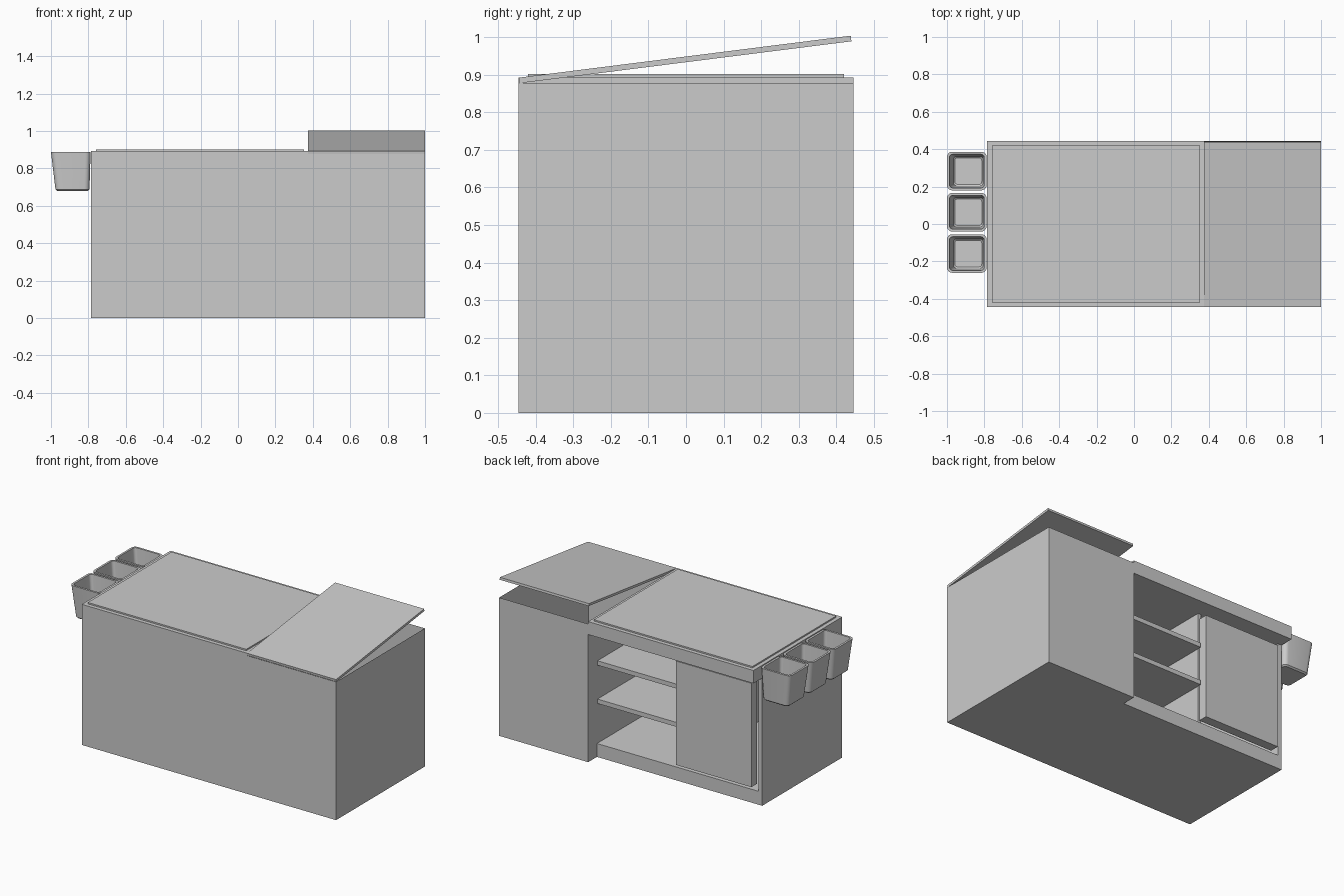
import bpy, bmesh
from math import sin, cos, pi, radians

if "Cube" in bpy.data.objects:
    bpy.data.objects.remove(bpy.data.objects["Cube"])


def box(name, x0, x1, y0, y1, z0, z1):
    bm = bmesh.new()
    bmesh.ops.create_cube(bm, size=1)
    for v in bm.verts:
        v.co = (x0 if v.co.x < 0 else x1, y0 if v.co.y < 0 else y1, z0 if v.co.z < 0 else z1)
    return finish(name, bm)


def finish(name, bm):
    bmesh.ops.recalc_face_normals(bm, faces=bm.faces)
    me = bpy.data.meshes.new(name)
    bm.to_mesh(me)
    bm.free()
    ob = bpy.data.objects.new(name, me)
    bpy.context.collection.objects.link(ob)
    return ob


def rounded_loop(bm, x0, x1, y0, y1, z, r, n=5):
    corners = [(x1 - r, y1 - r), (x0 + r, y1 - r), (x0 + r, y0 + r), (x1 - r, y0 + r)]
    loop = []
    for i, (cx, cy) in enumerate(corners):
        for k in range(n + 1):
            a = (i + k / n) * pi / 2
            loop.append(bm.verts.new((cx + r * cos(a), cy + r * sin(a), z)))
    return loop


L, R, F, B = -0.785, 1.0, -0.445, 0.445   # overall cabinet limits
SPLIT = 0.375                             # between shelf unit and chest
IN_B = 0.357                              # recessed back of shelf unit
TOP = 0.81                                # underside of worktop

# Shelf unit carcass
box("base", L, SPLIT, F, IN_B, 0, 0.085)
box("front_panel", L, SPLIT, F, F + 0.025, 0.085, TOP)
box("side_panel", L, L + 0.027, F + 0.025, IN_B, 0.085, TOP)
box("divider", -0.215, -0.195, F + 0.025, 0.33, 0.085, TOP)
for i, z in enumerate((0.365, 0.608)):
    box(f"shelf_{i + 1}", -0.195, SPLIT, F + 0.025, 0.352, z - 0.028, z)
box("door", -0.731, -0.203, 0.33, 0.389, 0.116, 0.775)

# Worktop with raised board
box("worktop", L, SPLIT, F, B, TOP, 0.892)
box("worktop_board", -0.76, 0.352, -0.42, 0.42, 0.892, 0.901)

# Open chest: inset the top of a box and push it down
bm = bmesh.new()
chest = box("chest", SPLIT, R, F, B, 0, 0.877)
bm.from_mesh(chest.data)
top = max(bm.faces, key=lambda f: f.calc_center_median().z)
bmesh.ops.inset_region(bm, faces=[top], thickness=0.025)
for v in top.verts:
    v.co.z = 0.03
bm.to_mesh(chest.data)
bm.free()

# Lid hinged along the front edge
lid = box("chest_lid", SPLIT, R, 0, 0.89, 0, 0.015)
lid.location = (0, -0.443, 0.877)
lid.rotation_euler.x = radians(7.2)

# Three tapered hanging bins
for i, cy in enumerate((0.283, 0.063, -0.158)):
    bm = bmesh.new()
    h = 0.103
    specs = [  # x0, x1, half width, z, radius
        (-0.967, -0.802, h - 0.022, 0.680, 0.022),
        (-0.976, -0.794, h - 0.013, 0.688, 0.028),
        (-1.0, -0.788, h, 0.888, 0.028),
        (-0.987, -0.801, h - 0.013, 0.888, 0.018),
        (-0.966, -0.806, h - 0.024, 0.70, 0.018),
        (-0.958, -0.814, h - 0.032, 0.693, 0.014),
    ]
    loops = [rounded_loop(bm, x0, x1, cy - w, cy + w, z, r) for x0, x1, w, z, r in specs]
    for a, b in zip(loops, loops[1:]):
        for k in range(len(a)):
            j = (k + 1) % len(a)
            bm.faces.new((a[k], a[j], b[j], b[k]))
    bm.faces.new(loops[0])
    bm.faces.new(loops[-1])
    ob = finish(f"hanging_bin_{i + 1}", bm)
    bpy.ops.object.select_all(action='DESELECT')
    ob.select_set(True)
    bpy.context.view_layer.objects.active = ob
    bpy.ops.object.shade_smooth_by_angle(angle=radians(35))
